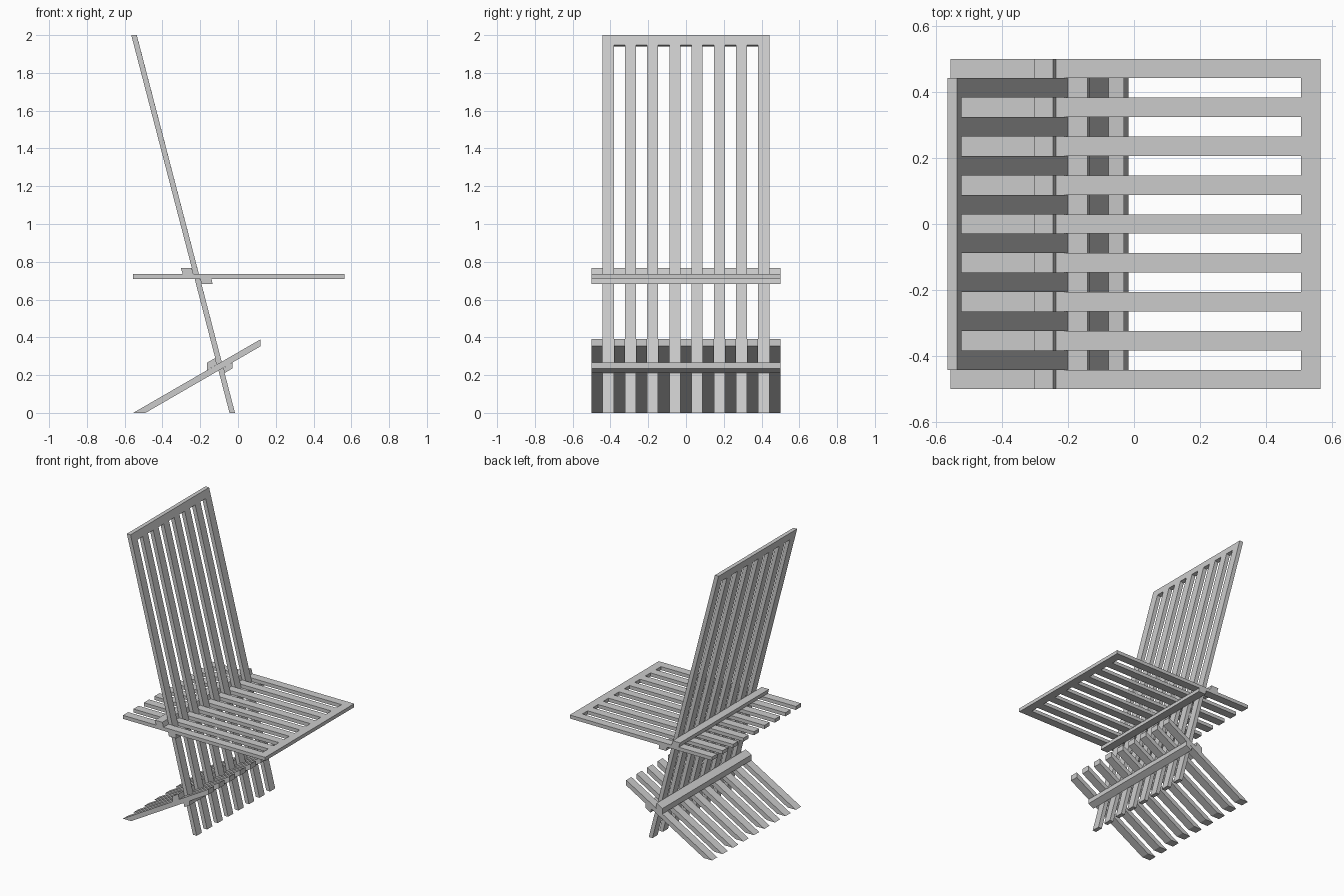
import bpy
import bmesh

cube = bpy.data.objects.get("Cube")
if cube:
    bpy.data.objects.remove(cube, do_unlink=True)

# One plain grey for the whole chair
grey = bpy.data.materials.new("light grey")
grey.use_nodes = True
colour = (0.6, 0.6, 0.6, 1)
grey.diffuse_color = colour
grey.node_tree.nodes["Principled BSDF"].inputs["Base Color"].default_value = colour

STRIP = 1 / 17      # slat width, equal to the gap between slats


def strips(count):
    """Y ranges of evenly spaced slats centred on y = 0."""
    start = -STRIP * (2 * count - 1) / 2
    return [(start + 2 * i * STRIP, start + (2 * i + 1) * STRIP) for i in range(count)]


def finish(name, bm):
    bmesh.ops.recalc_face_normals(bm, faces=bm.faces)
    mesh = bpy.data.meshes.new(name)
    bm.to_mesh(mesh)
    bm.free()
    mesh.materials.append(grey)
    obj = bpy.data.objects.new(name, mesh)
    bpy.context.collection.objects.link(obj)
    return obj


def bridge(bm, ring_a, ring_b):
    """Close two matching outlines into a solid."""
    a = [bm.verts.new(p) for p in ring_a]
    b = [bm.verts.new(p) for p in ring_b]
    bm.faces.new(a)
    bm.faces.new(b[::-1])
    for i in range(len(a)):
        j = (i + 1) % len(a)
        bm.faces.new((a[i], b[i], b[j], a[j]))


def prisms(name, profile, ranges):
    """Extrude an x-z profile across each y range."""
    bm = bmesh.new()
    for y0, y1 in ranges:
        bridge(bm, [(x, y0, z) for x, z in profile], [(x, y1, z) for x, z in profile])
    return finish(name, bm)


def comb(name, side_a, side_b, count):
    """Slats joined by a bar; each side gives free end, bar inner and bar outer x-z points."""
    ranges = strips(count)
    path = []
    for i, (y0, y1) in enumerate(ranges):
        if i:
            path.append((1, y0))
        path += [(0, y0), (0, y1)]
        if i < count - 1:
            path.append((1, y1))
    path += [(2, ranges[-1][1]), (2, ranges[0][0])]
    rings = [[(side[k][0], y, side[k][1]) for k, y in path] for side in (side_a, side_b)]
    bm = bmesh.new()
    bridge(bm, *rings)
    return finish(name, bm)


# Seat and backrest interlock, slats passing through each other's gaps
comb("seat",
     [(-0.555, 0.71), (0.506, 0.71), (0.564, 0.71)],
     [(-0.555, 0.735), (0.506, 0.735), (0.564, 0.735)], 9)
comb("backrest",
     [(-0.045, 0), (-0.549, 1.94), (-0.565, 2)],
     [(-0.016, 0), (-0.522, 1.947), (-0.536, 2)], 8)

# Sloping rear legs
prisms("rear_legs", [(-0.555, 0), (-0.49, 0), (0.12, 0.353), (0.12, 0.39)], strips(9))

# Cross rails that lock the crossings
full_width = [(-0.5, 0.5)]
prisms("seat_upper_rail",
       [(-0.293, 0.735), (-0.236, 0.735), (-0.245, 0.768), (-0.303, 0.768)], full_width)
prisms("seat_lower_rail",
       [(-0.2, 0.71), (-0.14, 0.71), (-0.135, 0.682), (-0.193, 0.682)], full_width)
prisms("leg_upper_rail",
       [(-0.165, 0.226), (-0.112, 0.256), (-0.12, 0.291), (-0.165, 0.265)], full_width)
prisms("leg_lower_rail",
       [(-0.078, 0.238), (-0.03, 0.266), (-0.03, 0.235), (-0.071, 0.211)], full_width)
